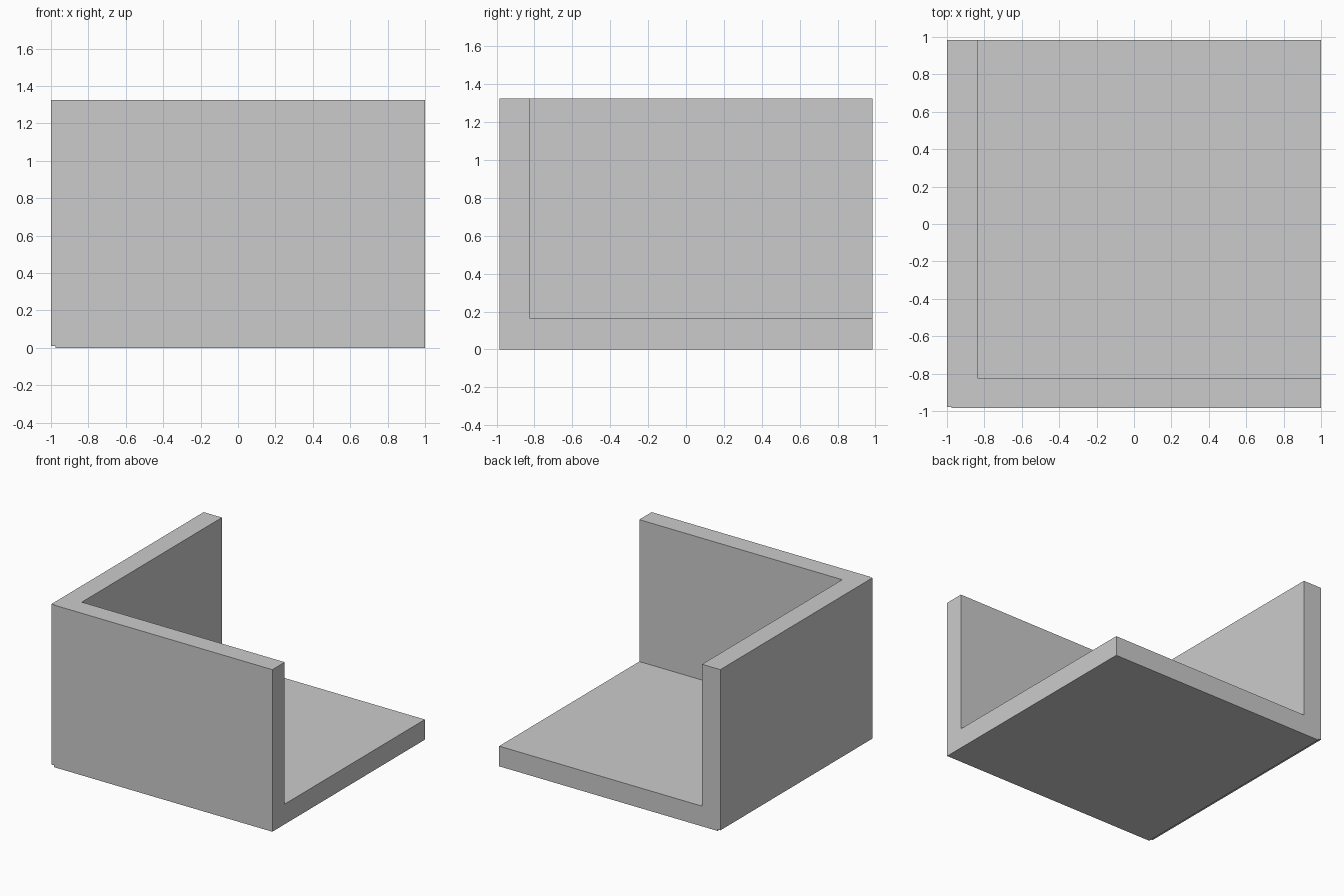
import bpy
from mathutils import Vector

if "Cube" in bpy.data.objects:
    bpy.data.objects.remove(bpy.data.objects["Cube"])


def box(name, lo, hi):
    """Axis-aligned box between two corners."""
    lo, hi = Vector(lo), Vector(hi)
    bpy.ops.mesh.primitive_cube_add(size=1, location=(lo + hi) / 2)
    ob = bpy.context.object
    ob.name = name
    ob.scale = hi - lo
    bpy.ops.object.transform_apply(location=True, scale=True)
    return ob


# Solid block that becomes the floor and two walls
corner = box("corner_walls_and_floor", (-1, -0.985, 0), (1, 0.985, 1.325))

cutters = [
    # Open interior, leaving floor, left wall and front wall
    box("interior_cutter", (-0.835, -0.825, 0.165), (2, 2, 2)),
    # Small step under the left wall
    box("bottom_step_cutter", (-2, -2, -1), (-0.975, 2, 0.011)),
    # Small step on the front end of the left wall
    box("front_step_cutter", (-2, -2, -1), (-0.975, -0.978, 2)),
]

bpy.context.view_layer.objects.active = corner
for cutter in cutters:
    mod = corner.modifiers.new("cut", "BOOLEAN")
    mod.operation = "DIFFERENCE"
    mod.solver = "EXACT"
    mod.object = cutter
    bpy.ops.object.modifier_apply(modifier=mod.name)
    bpy.data.objects.remove(cutter)
